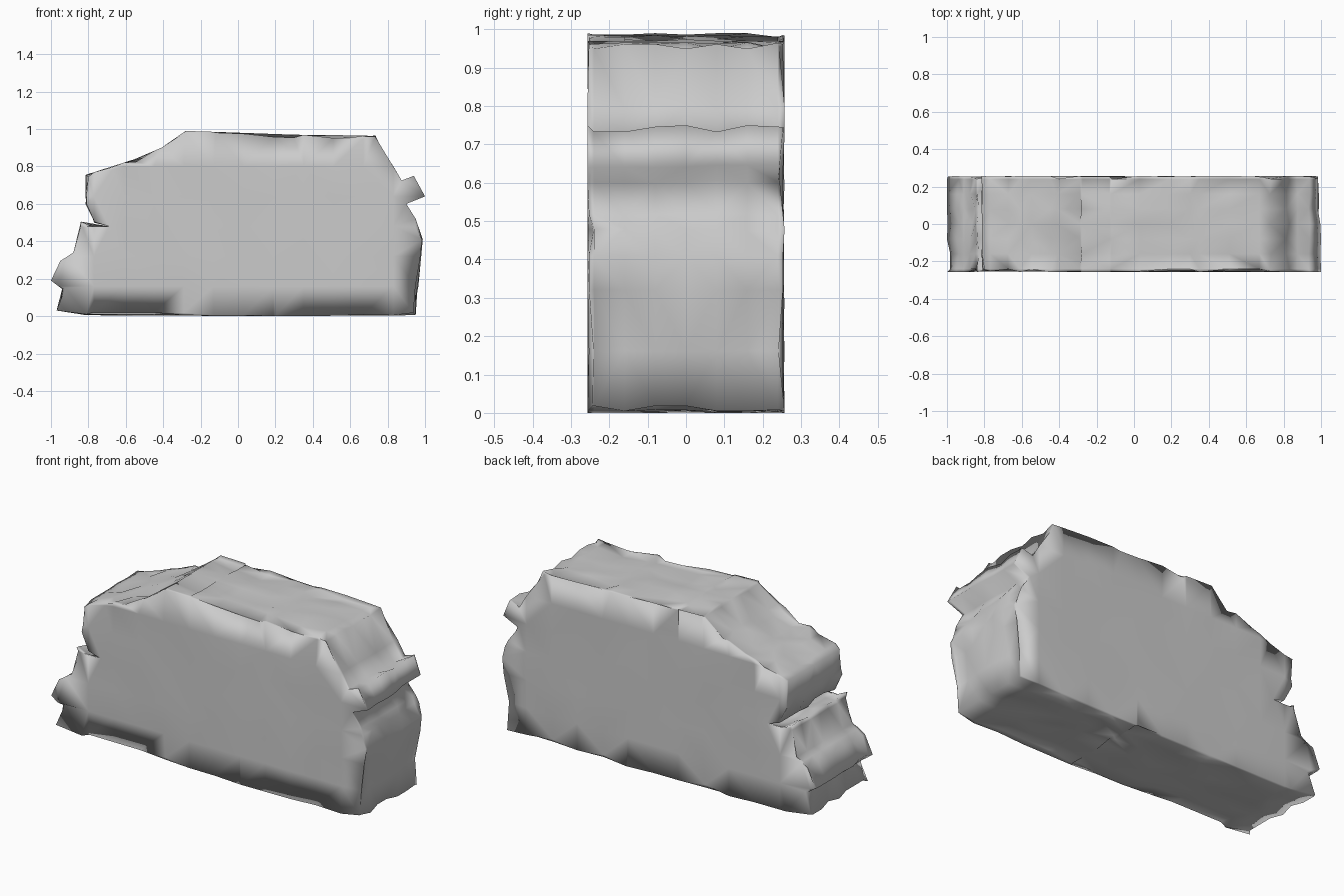
import bpy, bmesh, random
from mathutils import Vector

if "Cube" in bpy.data.objects:
    bpy.data.objects.remove(bpy.data.objects["Cube"])

random.seed(4)
HALF = 0.257   # half thickness
STEP = 0.08    # lattice size of the rough surface

# Side outline of the boulder (x, z), with a ledge notch on the left and a nub on the right
outline = [(-0.97, 0.03), (-0.81, 0.005), (0.2, 0.0), (0.95, 0.005), (0.988, 0.41),
           (0.95, 0.52), (0.90, 0.60), (1.0, 0.64), (0.94, 0.75), (0.875, 0.725),
           (0.735, 0.965), (0.3, 0.97), (-0.12, 0.985), (-0.28, 0.99), (-0.41, 0.90),
           (-0.55, 0.84), (-0.815, 0.755), (-0.815, 0.60), (-0.77, 0.50), (-0.69, 0.48),
           (-0.84, 0.505), (-0.88, 0.34), (-0.95, 0.295), (-1.0, 0.19), (-0.94, 0.145)]

# Extrude the outline through the thickness
bm = bmesh.new()
face = bm.faces.new([bm.verts.new((x, -HALF, z)) for x, z in outline])
ext = bmesh.ops.extrude_face_region(bm, geom=[face])
moved = [g for g in ext["geom"] if isinstance(g, bmesh.types.BMVert)]
bmesh.ops.translate(bm, verts=moved, vec=(0, 2 * HALF, 0))
bmesh.ops.recalc_face_normals(bm, faces=bm.faces[:])


def slice_at(position, axis):
    geom = bm.verts[:] + bm.edges[:] + bm.faces[:]
    bmesh.ops.bisect_plane(bm, geom=geom, dist=0.0005, plane_co=axis * position, plane_no=axis)


# Cut a lattice into the block so the surface can be roughened
for i in range(-3, 4):
    slice_at(i * STEP, Vector((0, 1, 0)))
for i in range(-5, 6):
    slice_at(i * 2 * STEP + 0.03, Vector((1, 0, 0)))
for i in range(1, 6):
    slice_at(i * 2 * STEP, Vector((0, 0, 1)))
bmesh.ops.remove_doubles(bm, verts=bm.verts[:], dist=0.006)

# Chip the surface inward, most strongly along the rims
bm.normal_update()
for v, n in [(v, v.normal.copy()) for v in bm.verts]:
    rim = abs(n.y) > 0.1 and abs(n.y) < 0.95
    if rim:
        v.co -= n * random.choice((0.0, 0.006, 0.022))
    elif abs(n.y) >= 0.95:
        v.co -= n * random.uniform(0.0, 0.006)
    else:
        v.co -= n * random.choice((0.0, 0.004, 0.018))

bmesh.ops.triangulate(bm, faces=bm.faces[:])
bmesh.ops.recalc_face_normals(bm, faces=bm.faces[:])
for f in bm.faces:
    f.smooth = True

mesh = bpy.data.meshes.new("boulder")
bm.to_mesh(mesh)
bm.free()
boulder = bpy.data.objects.new("boulder", mesh)
bpy.context.collection.objects.link(boulder)
